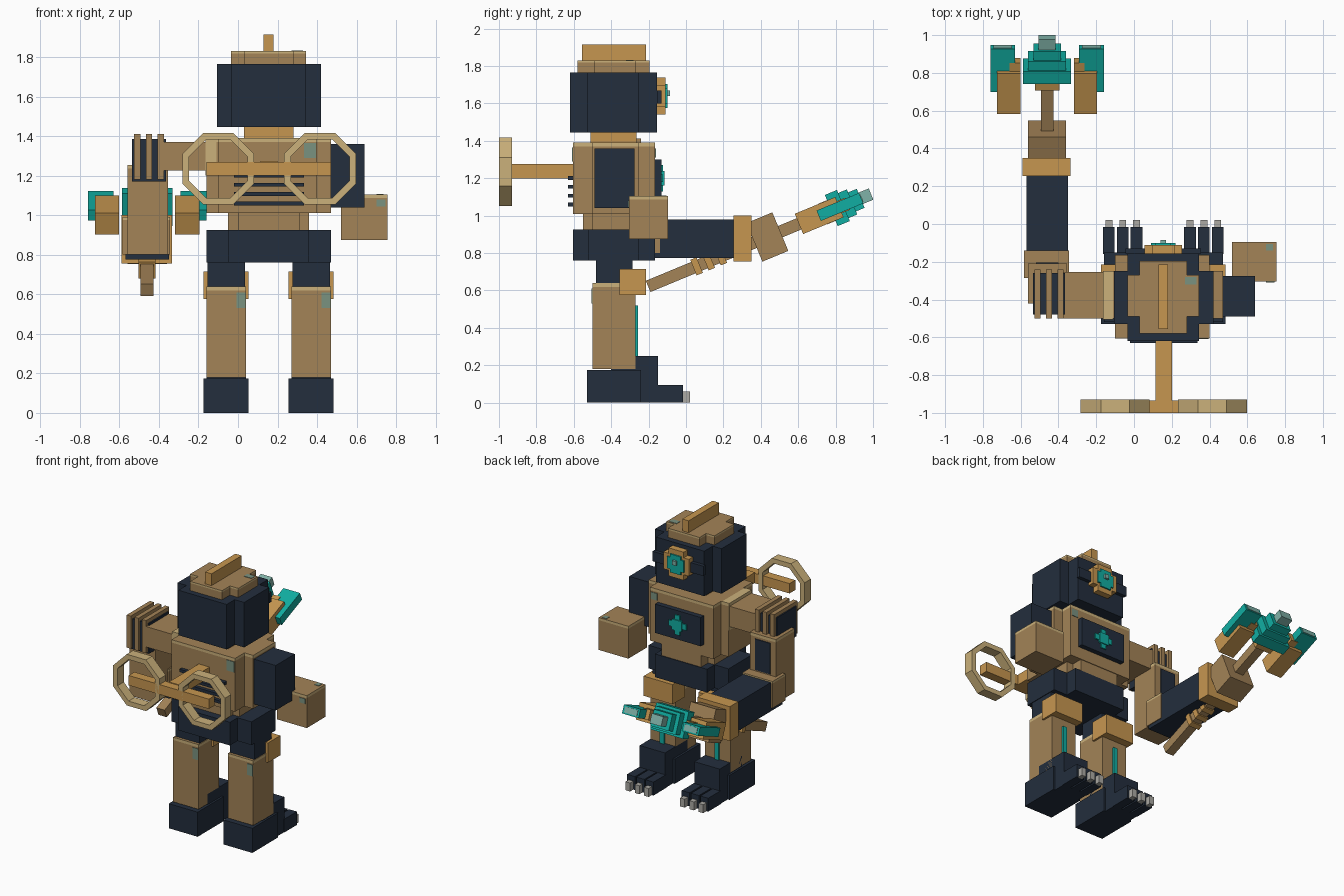
import bpy, bmesh
from math import cos, sin, pi, radians
from mathutils import Matrix, Vector

start = bpy.data.objects.get("Cube")
if start:
    bpy.data.objects.remove(start, do_unlink=True)


def material(name, rgb):
    lin = [(c / 255 / 12.92 if c < 11 else ((c / 255 + 0.055) / 1.055) ** 2.4) for c in rgb]
    m = bpy.data.materials.new(name)
    m.use_nodes = True
    m.diffuse_color = (*lin, 1)
    bsdf = next(n for n in m.node_tree.nodes if n.type == 'BSDF_PRINCIPLED')
    bsdf.inputs["Base Color"].default_value = (*lin, 1)
    return m


navy = material("dark navy", (35, 46, 61))
tan = material("dull bronze", (163, 131, 87))
gold = material("warm brass", (198, 150, 80))
light = material("pale brass", (203, 177, 123))
teal = material("glowing teal", (17, 174, 162))
pale = material("pale teal", (128, 178, 168))
grey = material("claw grey", (172, 170, 164))
patina = material("patina", (122, 146, 128))


def finish(name, bm, mats):
    bmesh.ops.recalc_face_normals(bm, faces=bm.faces)
    mesh = bpy.data.meshes.new(name)
    bm.to_mesh(mesh)
    bm.free()
    for m in mats:
        mesh.materials.append(m)
    obj = bpy.data.objects.new(name, mesh)
    bpy.context.collection.objects.link(obj)
    return obj


def box(name, mat, xs, ys, zs, rim=0):
    """Box from ranges; a rim paints the upper edge of the sides in pale brass."""
    bm = bmesh.new()
    bmesh.ops.create_cube(bm, size=1)
    for v in bm.verts:
        v.co = [sum(r) / 2 + c * (r[1] - r[0]) for r, c in zip((xs, ys, zs), v.co)]
    if rim:
        cut = zs[1] - rim
        bmesh.ops.bisect_plane(bm, geom=bm.verts[:] + bm.edges[:] + bm.faces[:],
                               plane_co=(0, 0, cut), plane_no=(0, 0, 1))
        for f in bm.faces:
            c = f.calc_center_median().z
            f.material_index = int(cut < c < zs[1] - rim / 4)
    return finish(name, bm, [mat, light])


def cross(name, mat, wide, deep, zs, rim=0):
    """Two crossing boxes, giving a block with notched corners."""
    box(name + "_wide", mat, *wide, zs, rim)
    box(name + "_deep", mat, *deep, zs, rim)


MID = 0.155

# Head, crest and neck
box("crest", gold, (0.13, 0.18), (-0.555, -0.215), (1.83, 1.914))
cross("cap", tan, ((-0.035, 0.345), (-0.49, -0.27)), ((0.03, 0.28), (-0.58, -0.195)), (1.765, 1.83), 0.012)
cross("head", navy, ((-0.105, 0.42), (-0.53, -0.25)), ((-0.035, 0.345), (-0.62, -0.155)), (1.445, 1.765))
box("neck", gold, (0.03, 0.28), (-0.51, -0.265), (1.385, 1.445))
box("visor", navy, (-0.045, 0.355), (-0.155, -0.13), (1.6, 1.67))


# Eye, built from stacked plus shapes
def plus(name, mat, ys, z, long, short):
    for part, a, b in (("across", long, short), ("upright", short, long)):
        box(name + "_" + part, mat, (MID - a, MID + a), ys, (z - b, z + b))


plus("eye_frame", gold, (-0.155, -0.11), 1.64, 0.1, 0.06)
plus("eye_glow", teal, (-0.12, -0.1), 1.64, 0.065, 0.042)
box("pupil", pale, (0.14, 0.17), (-0.11, -0.085), (1.64, 1.67))

# Torso, chest plate, back vents and pelvis
cross("torso", tan, ((-0.16, 0.47), (-0.5, -0.25)), ((-0.1, 0.4), (-0.605, -0.165)), (1.01, 1.39), 0.02)
cross("abdomen", tan, ((-0.05, 0.36), (-0.5, -0.25)), ((0.0, 0.31), (-0.55, -0.17)), (0.92, 1.01))
cross("pelvis", navy, ((-0.16, 0.47), (-0.52, -0.25)), ((-0.05, 0.36), (-0.605, -0.165)), (0.76, 0.925))
box("chest_plate", navy, (-0.025, 0.335), (-0.165, -0.13), (1.095, 1.3))
plus("chest_emblem", teal, (-0.13, -0.122), 1.2, 0.07, 0.02)
plus("chest_emblem_core", teal, (-0.13, -0.115), 1.2, 0.038, 0.034)
for i in range(4):
    z = 1.06 + i * 0.047
    box("back_vent", navy, (-0.02, 0.335), (-0.63, -0.6), (z - 0.01, z + 0.01))

# Wind-up key with two octagonal rings
box("key_shaft", gold, (0.115, 0.2), (-0.94, -0.6), (1.2, 1.275))
box("key_bar", gold, (-0.16, 0.47), (-1.0, -0.935), (1.2, 1.27))


def octagon_ring(name, x, z, outer, inner, y0, y1):
    bm = bmesh.new()
    loops = []
    for i in range(8):
        a = (i + 0.5) * pi / 4
        loops.append([bm.verts.new((x + r * cos(a), y, z + r * sin(a)))
                      for r, y in ((outer, y0), (outer, y1), (inner, y1), (inner, y0))])
    for i in range(8):
        a, b = loops[i], loops[(i + 1) % 8]
        for k in range(4):
            n = (k + 1) % 4
            bm.faces.new((a[k], a[n], b[n], b[k]))
    finish(name, bm, [light])


for x in (-0.1, 0.415):
    octagon_ring("key_ring", x, 1.235, 0.197, 0.16, -1.0, -0.93)

# Legs, knees, feet and claws
for side, x in (("right", -0.06), ("left", 0.37)):
    def leg(name, mat, half, ys, zs, rim=0, dx=0):
        return box(side + "_" + name, mat, (x + dx - half, x + dx + half), ys, zs, rim)
    leg("thigh", navy, 0.095, (-0.48, -0.285), (0.62, 0.78))
    leg("shin", tan, 0.1, (-0.5, -0.27), (0.18, 0.64), 0.02)
    leg("knee", gold, 0.114, (-0.355, -0.215), (0.575, 0.715))
    leg("shin_light", teal, 0.016, (-0.27, -0.256), (0.25, 0.52))
    leg("heel", navy, 0.114, (-0.53, -0.24), (0, 0.175))
    leg("ankle", navy, 0.1, (-0.4, -0.15), (0, 0.25))
    for d in (-0.073, 0, 0.073):
        leg("toe", navy, 0.031, (-0.16, -0.015), (0, 0.095), dx=d)
        leg("claw", grey, 0.018, (-0.02, 0.022), (0, 0.06), dx=d)
    leg("shin_stain", patina, 0.022, (-0.504, -0.498), (0.53, 0.61), dx=0.075)

# Left arm
box("left_upper_arm", navy, (0.46, 0.64), (-0.49, -0.275), (1.04, 1.36))
box("left_fist", tan, (0.52, 0.755), (-0.305, -0.095), (0.875, 1.105), 0.018)

# Right arm
box("right_shoulder", tan, (-0.385, -0.15), (-0.5, -0.255), (1.225, 1.37))
box("right_shoulder_trim", light, (-0.165, -0.11), (-0.505, -0.25), (1.2, 1.392))
box("right_elbow_joint", navy, (-0.535, -0.365), (-0.48, -0.26), (1.17, 1.385))
for x in (-0.51, -0.45, -0.39):
    box("elbow_band", tan, (x - 0.016, x + 0.016), (-0.5, -0.24), (1.18, 1.412))
    box("elbow_band_tip", grey, (x - 0.012, x + 0.012), (-0.25, -0.228), (1.17, 1.24))
box("right_upper_arm", tan, (-0.56, -0.355), (-0.42, -0.21), (0.8, 1.255), 0.02)
box("upper_arm_panel", navy, (-0.52, -0.4), (-0.212, -0.203), (1.0, 1.22))
box("right_elbow", tan, (-0.583, -0.345), (-0.285, -0.14), (0.8, 0.99), 0.015)
box("right_forearm", navy, (-0.57, -0.35), (-0.27, 0.26), (0.775, 0.98))
box("right_cuff", gold, (-0.59, -0.335), (0.255, 0.35), (0.755, 1.0))

# Tilted hand and trident: s runs along the shaft, t is the thickness
GRIP = Matrix.Translation(Vector((-0.46, 0.435, 0.886))) @ Matrix.Rotation(radians(22.5), 4, 'X')


def tilted(name, mat, x, w, s0, s1, t):
    obj = box(name, mat, (x - w / 2, x + w / 2), (s0, s1), (-t / 2, t / 2))
    obj.data.transform(GRIP)


tilted("right_hand", tan, 0, 0.2, -0.075, 0.075, 0.223)
tilted("trident_shaft", tan, 0, 0.065, -0.69, 0.34, 0.065)
for s in (-0.41, -0.34, -0.27):
    tilted("shaft_band", gold, 0, 0.085, s - 0.018, s + 0.018, 0.09)
tilted("trident_collar", gold, 0, 0.13, 0.32, 0.38, 0.12)
for w, s0, s1, t in ((0.255, 0.37, 0.44, 0.18), (0.2, 0.44, 0.49, 0.145), (0.145, 0.49, 0.54, 0.11)):
    tilted("trident_core", teal, 0, w, s0, s1, t)
tilted("trident_tip", pale, 0, 0.09, 0.54, 0.6, 0.065)
for sgn in (-1, 1):
    tilted("prong_base", gold, sgn * 0.203, 0.122, 0.183, 0.417, 0.117)
    tilted("prong_spur", gold, sgn * 0.17, 0.056, 0.4, 0.465, 0.07)
    tilted("prong_blade", teal, sgn * 0.235, 0.13, 0.297, 0.543, 0.06)
    tilted("prong_edge", pale, sgn * 0.235, 0.1, 0.543, 0.547, 0.04)

# Thin patina stains on the bronze
box("torso_back_stain", patina, (0.335, 0.395), (-0.609, -0.604), (1.29, 1.365))
box("torso_front_stain", patina, (0.34, 0.39), (-0.166, -0.161), (1.31, 1.36))
box("fist_stain", patina, (0.7, 0.745), (-0.309, -0.304), (1.045, 1.08))
box("fist_top_stain", patina, (0.7, 0.735), (-0.14, -0.105), (1.104, 1.108))
box("cap_stain", patina, (0.27, 0.33), (-0.32, -0.28), (1.829, 1.833))
